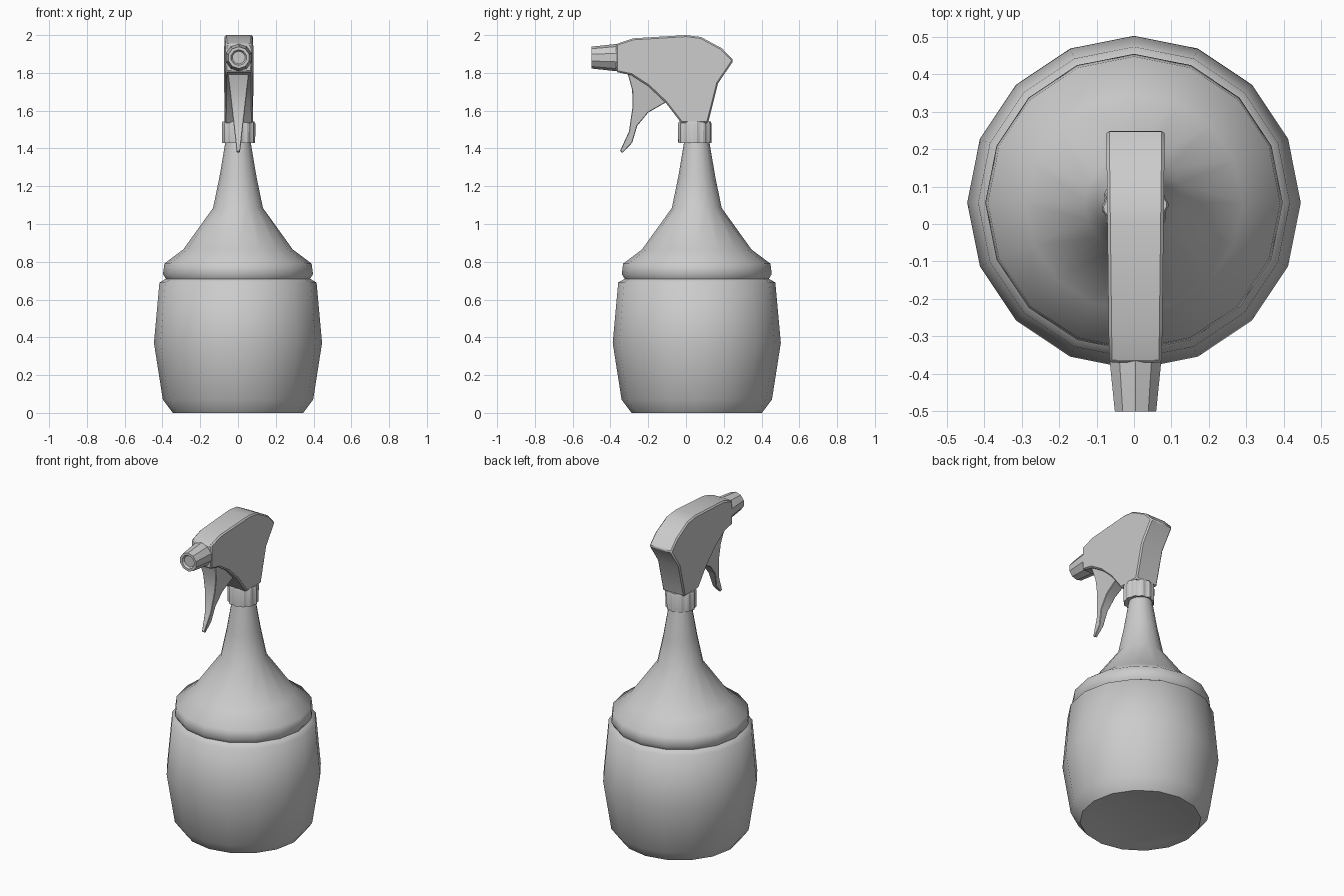
import bpy, bmesh, math
from mathutils import Matrix

if "Cube" in bpy.data.objects:
    bpy.data.objects.remove(bpy.data.objects["Cube"])


def finish(name, bm, angle):
    bmesh.ops.remove_doubles(bm, verts=bm.verts, dist=1e-5)
    bmesh.ops.recalc_face_normals(bm, faces=bm.faces)
    mesh = bpy.data.meshes.new(name)
    bm.to_mesh(mesh)
    bm.free()
    ob = bpy.data.objects.new(name, mesh)
    bpy.context.collection.objects.link(ob)
    bpy.ops.object.select_all(action='DESELECT')
    bpy.context.view_layer.objects.active = ob
    ob.select_set(True)
    bpy.ops.object.shade_smooth_by_angle(angle=math.radians(angle))
    return ob


def lathe(name, profile, sides, matrix, angle=55, rib=0.0):
    """Revolve (radius, height) points; rib shrinks every second pair of spokes."""
    bm = bmesh.new()
    rings = []
    for r, h in profile:
        ring = []
        for i in range(sides):
            a = 2 * math.pi * i / sides
            k = r * (1 - rib * (i // 2 % 2))
            ring.append(bm.verts.new((k * math.cos(a), k * math.sin(a), h)))
        rings.append(ring)
    for lo, hi in zip(rings, rings[1:]):
        for i in range(sides):
            j = (i + 1) % sides
            bm.faces.new((lo[i], lo[j], hi[j], hi[i]))
    bm.faces.new(rings[0])
    bm.faces.new(rings[-1])
    bm.transform(matrix)
    return finish(name, bm, angle)


def slab(name, outline, half_width, cx, angle, bevel):
    """Side outline of (y, z) points, given a thickness across x."""
    bm = bmesh.new()
    left, right = ([bm.verts.new((cx + s * half_width(y, z), y, z)) for y, z in outline]
                   for s in (-1, 1))
    n = len(outline)
    for i in range(n):
        j = (i + 1) % n
        bm.faces.new((left[i], left[j], right[j], right[i]))
    bm.faces.new(left)
    bm.faces.new(right)
    ob = finish(name, bm, angle)
    mod = ob.modifiers.new("soft_edges", 'BEVEL')
    mod.width = bevel
    mod.segments = 1
    mod.limit_method = 'ANGLE'
    mod.angle_limit = math.radians(60)
    return ob


# Bottle: barrel, waist groove, shoulder and neck
bottle = [(0.22, 0.025), (0.30, 0.006), (0.345, 0.0), (0.398, 0.07), (0.445, 0.37),
          (0.416, 0.69), (0.382, 0.71), (0.397, 0.735), (0.39, 0.79), (0.29, 0.865),
          (0.132, 1.085), (0.098, 1.25), (0.066, 1.44)]
lathe("bottle", bottle, 16, Matrix.Translation((0, 0.057, 0)))

# Ribbed screw collar
lathe("collar", [(0.06, 1.43), (0.088, 1.43), (0.089, 1.53), (0.084, 1.542), (0.05, 1.542)],
      48, Matrix.Translation((0.003, 0.047, 0)), 30, rib=0.06)

# Spray head
head = [(-0.37, 1.953), (-0.28, 1.983), (0.0, 2.0), (0.08, 1.99), (0.19, 1.93),
        (0.252, 1.866), (0.17, 1.745), (0.117, 1.535), (-0.025, 1.535), (-0.11, 1.645),
        (-0.20, 1.73), (-0.29, 1.788), (-0.37, 1.805)]
slab("spray_head", head, lambda y, z: 0.075 + 0.012 * y, 0.004, 50, 0.008)

# Trigger, tapering to a point
trigger = [(-0.31, 1.80), (-0.285, 1.71), (-0.283, 1.62), (-0.302, 1.49), (-0.35, 1.385),
           (-0.335, 1.377), (-0.285, 1.43), (-0.258, 1.52), (-0.20, 1.59), (-0.105, 1.645),
           (-0.10, 1.70), (-0.18, 1.80)]
slab("trigger", trigger, lambda y, z: 0.008 + 0.115 * (z - 1.377), 0.002, 50, 0.003)

# Nozzle with recessed outlet, pointing to the front
aim = Matrix.Translation((0.004, -0.36, 1.881)) @ Matrix.Rotation(math.pi / 2, 4, 'X')
turn = Matrix.Rotation(math.pi / 10, 4, 'Z')
lathe("nozzle", [(0.072, 0.0), (0.072, 0.01), (0.058, 0.14), (0.042, 0.14), (0.034, 0.128),
                 (0.008, 0.128)], 10, aim @ turn, 30)
